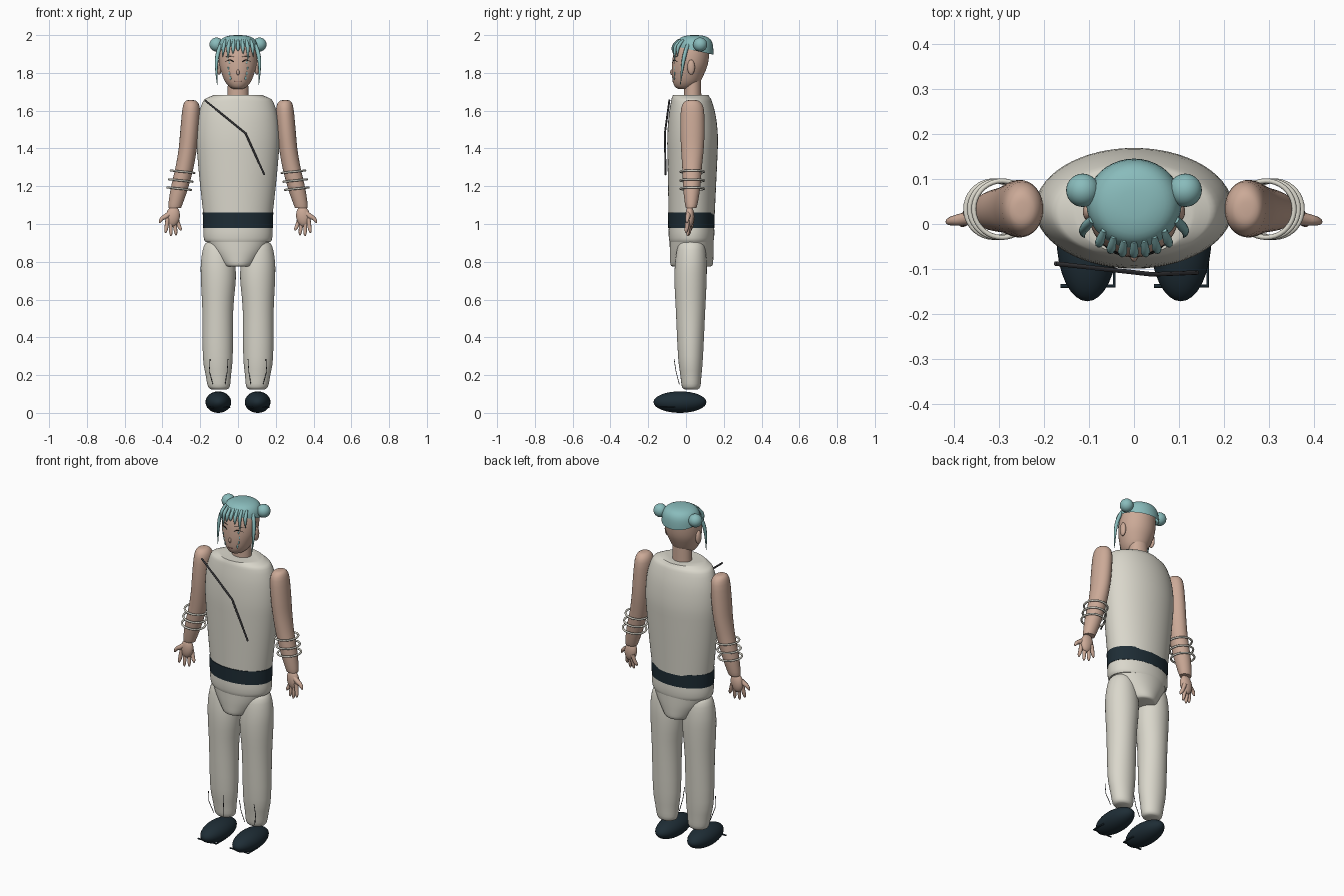
import bpy, bmesh, math
from mathutils import Vector


def material(name, rgb):
    m = bpy.data.materials.new(name)
    m.diffuse_color = (*rgb, 1)
    return m


SKIN = material("skin", (0.60, 0.40, 0.31))
CLOTH = material("off_white_cloth", (0.70, 0.68, 0.60))
TEAL = material("teal_hair", (0.25, 0.50, 0.50))
NAVY = material("dark_navy", (0.013, 0.026, 0.036))
GREY = material("dark_grey_trim", (0.045, 0.045, 0.05))
BLACK = material("black_lash", (0.006, 0.006, 0.006))
LIP = material("lip", (0.36, 0.17, 0.14))


def finish(obj, mat, angle=40):
    if not obj.data.materials:
        obj.data.materials.append(mat)
    bpy.ops.object.select_all(action='DESELECT')
    obj.select_set(True)
    bpy.context.view_layer.objects.active = obj
    bpy.ops.object.shade_smooth_by_angle(angle=math.radians(angle))
    return obj


def spline(a, b, c, d, t):
    return tuple(0.5 * (2 * q + (r - p) * t + (2 * p - 5 * q + 4 * r - s) * t * t
                        + (3 * q - p - 3 * r + s) * t ** 3) for p, q, r, s in zip(a, b, c, d))


def loft(name, rows, mat, steps=3, segs=40, cut=None):
    """Stack of ellipses; each row is (centre x, centre y, z, radius x, radius y)."""
    n = len(rows)
    fine = []
    for i in range(n - 1):
        quad = (rows[max(i - 1, 0)], rows[i], rows[i + 1], rows[min(i + 2, n - 1)])
        fine += [spline(*quad, k / steps) for k in range(steps)]
    fine.append(rows[-1])
    bm = bmesh.new()
    rings = []
    for cx, cy, z, rx, ry in fine:
        rings.append([bm.verts.new((cx + rx * math.cos(2 * math.pi * k / segs),
                                    cy + ry * math.sin(2 * math.pi * k / segs), z)) for k in range(segs)])
    for lo, hi in zip(rings, rings[1:]):
        for k in range(segs):
            j = (k + 1) % segs
            bm.faces.new((lo[k], lo[j], hi[j], hi[k]))
    bm.faces.new(rings[0])
    bm.faces.new(rings[-1])
    if cut:
        bmesh.ops.bisect_plane(bm, geom=bm.verts[:] + bm.edges[:] + bm.faces[:],
                               plane_co=cut[0], plane_no=cut[1], clear_inner=True)
    bmesh.ops.recalc_face_normals(bm, faces=bm.faces)
    me = bpy.data.meshes.new(name)
    bm.to_mesh(me)
    bm.free()
    obj = bpy.data.objects.new(name, me)
    bpy.context.collection.objects.link(obj)
    return finish(obj, mat)


def ball(name, loc, radii, mat, rot=(0, 0, 0), segs=32):
    bpy.ops.mesh.primitive_uv_sphere_add(segments=segs, ring_count=segs // 2, location=loc, rotation=rot)
    obj = bpy.context.object
    obj.name = name
    obj.scale = radii
    return finish(obj, mat, 60)


def tube(name, pts, radii, mat, smooth=False):
    """Round tube through the points with a radius at each one."""
    cu = bpy.data.curves.new(name, 'CURVE')
    cu.dimensions = '3D'
    cu.bevel_depth = 1
    cu.bevel_resolution = 2
    cu.use_fill_caps = True
    cu.resolution_u = 5
    sp = cu.splines.new('NURBS' if smooth else 'POLY')
    sp.points.add(len(pts) - 1)
    for p, co, r in zip(sp.points, pts, radii):
        p.co = (*co, 1)
        p.radius = r
    if smooth:
        sp.order_u = 3
        sp.use_endpoint_u = True
    obj = bpy.data.objects.new(name, cu)
    bpy.context.collection.objects.link(obj)
    bpy.ops.object.select_all(action='DESELECT')
    obj.select_set(True)
    bpy.context.view_layer.objects.active = obj
    bpy.ops.object.convert(target='MESH')
    return finish(bpy.context.object, mat, 60)


def face_y(x, z):
    """Depth of the front of the face."""
    t = (z - 1.75) / 0.12
    cy, rx, ry = 0.0 + 0.024 * t, 0.065 + 0.035 * t ** 0.6, 0.07 + 0.025 * t ** 0.7
    return cy - ry * math.sqrt(max(0, 1 - (x / rx) ** 2))


# Torso, belt and pelvis
loft("torso", [(0, .03, 1.05, .183, .122), (0, .032, 1.2, .2, .127), (0, .034, 1.35, .214, .132),
               (0, .035, 1.46, .22, .134), (0, .033, 1.57, .21, .125), (0, .029, 1.65, .185, .108),
               (0, .026, 1.67, .158, .1), (0, .025, 1.682, .128, .094)], CLOTH, segs=56)
loft("belt", [(0, .028, .98, .184, .122), (0, .028, 1.06, .187, .124)], NAVY, 1, 56)
loft("hip_band", [(0, .029, .905, .172, .115), (0, .029, .92, .18, .119), (0, .029, .95, .183, .121),
                  (0, .029, .985, .181, .12)], CLOTH, segs=56)
loft("pelvis", [(0, .03, .775, .08, .1), (0, .03, .785, .092, .112), (0, .03, .83, .125, .115),
                (0, .03, .87, .15, .116), (0, .03, .92, .17, .116)], CLOTH, segs=56)
tube("chest_strap", [(-.175, -.088, 1.655), (.04, -.112, 1.48), (.14, -.108, 1.26)], [.005] * 3, GREY)

# Head and neck
loft("neck", [(0, .035, 1.66, .056, .046), (0, .035, 1.78, .053, .045)], SKIN, 1, 32)
loft("head", [(0, -.012, 1.714, .02, .025), (0, -.006, 1.724, .043, .05), (0, .002, 1.75, .066, .071),
              (0, .01, 1.79, .084, .084), (0, .02, 1.84, .098, .094), (0, .028, 1.9, .1, .095),
              (0, .038, 1.95, .089, .085), (0, .045, 1.975, .06, .057)], SKIN)
ball("nose", (0, -.073, 1.803), (.008, .011, .016), SKIN, segs=16)
tube("mouth", [(-.02, face_y(.02, 1.757), 1.757), (0, face_y(0, 1.755) - .001, 1.755),
               (.02, face_y(.02, 1.757), 1.757)], [.001, .0035, .001], LIP, True)

# Hair cap, trimmed along a slope that rises to the forehead
loft("hair_cap", [(0, .045, 1.87, .106, .1), (0, .045, 1.92, .106, .1), (0, .045, 1.96, .099, .094),
                  (0, .045, 1.985, .079, .076), (0, .045, 1.997, .045, .044), (0, .045, 2.0, .008, .008)],
     TEAL, cut=(Vector((0, .13, 1.9)), Vector((0, .22, 1))))
for i, tip in enumerate((1.885, 1.87, 1.9, 1.915, 1.9, 1.865, 1.885)):
    x = (i - 3) * .025
    y = .04 - .09 * math.sqrt(1 - (x / .11) ** 2)
    tube("fringe_lock", [(x * .9, y + .012, 1.975), (x, y - .012, 1.95), (x * 1.05, y - .02, 1.92),
                         (x * 1.08, y - .02, tip)], [.006, .011, .009, .001], TEAL, True)

for s in (-1, 1):
    # Hair buns, side locks, ears and face marks
    ball("hair_bun", (.114 * s, .075, 1.95), (.037, .037, .037), TEAL)
    tube("side_lock", [(.092 * s, .01, 1.95), (.108 * s, -.005, 1.91), (.117 * s, -.02, 1.83),
                       (.11 * s, -.03, 1.735)], [.009, .012, .008, .001], TEAL, True)
    ball("ear", (.1 * s, .027, 1.83), (.014, .02, .04), SKIN, segs=20)
    tube("upper_lash", [(x * s, face_y(x, z) - .001, z) for x, z in
                        ((.022, 1.858), (.035, 1.868), (.05, 1.868), (.07, 1.858))],
         [.001, .003, .003, .001], BLACK, True)
    tube("eyebrow", [(x * s, face_y(x, z) - .001, z) for x, z in
                     ((.022, 1.886), (.045, 1.893), (.068, 1.884))], [.001, .002, .001], BLACK, True)
    ball("iris", (.045 * s, face_y(.045, 1.855), 1.855), (.006, .003, .007), TEAL, segs=12)
    for z, x in ((1.825, .05), (1.797, .046), (1.772, .04)):
        ball("cheek_mark", (x * s, face_y(x, z), z), (.005, .003, .011), TEAL, segs=12)

    # Arm with wrist
    loft("arm", [(.25 * s, .033, 1.656, .012, .016), (.249 * s, .033, 1.648, .032, .04),
                 (.248 * s, .034, 1.61, .046, .06), (.256 * s, .034, 1.5, .049, .064),
                 (.266 * s, .034, 1.4, .048, .06), (.283 * s, .032, 1.3, .048, .052),
                 (.31 * s, .03, 1.19, .046, .045), (.33 * s, .028, 1.11, .038, .034),
                 (.335 * s, .027, 1.085, .033, .028)], SKIN)
    for z in (1.187, 1.23, 1.277):
        bpy.ops.mesh.primitive_torus_add(major_radius=.063, minor_radius=.0055, major_segments=36,
                                         minor_segments=8, location=((.303 - (z - 1.23) * .2) * s, .033, z),
                                         rotation=(0, -.1 * s, 0))
        bpy.context.object.name = "bracelet"
        finish(bpy.context.object, CLOTH, 60)

    # Hand
    ball("palm", (.345 * s, .02, 1.04), (.037, .024, .056), SKIN, (0, -.15 * s, 0), 24)
    for x0, x1, z1, y in ((.372, .383, .953, .0), (.357, .355, .936, .008),
                          (.34, .328, .94, .016), (.325, .303, .965, .024)):
        tube("finger", [(x0 * s, y + .01, 1.03), ((x0 + x1) / 2 * s, y + .006, .99),
                        (x1 * s, y, z1 + .008), (x1 * s, y, z1)], [.012, .011, .009, .003], SKIN, True)
    tube("thumb", [(.355 * s, .015, 1.06), (.38 * s, .01, 1.04), (.4 * s, .008, 1.032),
                   (.413 * s, .005, 1.015), (.415 * s, .005, 1.005)], [.015, .015, .011, .009, .003], SKIN, True)

    # Trouser leg with thin lacing lines
    loft("leg", [(.11 * s, .028, .912, .04, .045), (.108 * s, .028, .885, .072, .07),
                 (.106 * s, .026, .8, .09, .083), (.104 * s, .024, .7, .092, .085),
                 (.107 * s, .024, .55, .082, .078), (.107 * s, .024, .3, .079, .066),
                 (.104 * s, .026, .2, .067, .056), (.101 * s, .027, .14, .058, .049),
                 (.1 * s, .027, .125, .042, .036)], CLOTH)
    for xa, xb in ((.148, .133), (.053, .068)):
        tube("ankle_lace", [(xa * s, -.063, .285), ((xa + .004) * s, -.053, .22), (xb * s, -.035, .15)],
             [.0018] * 3, GREY)

    # Shoe with sole bars
    ball("shoe", (.104 * s, -.032, .057), (.068, .14, .057), NAVY)
    cx = .104 * s
    tube("sole_bar", [(cx - .06, -.138, .03), (cx + .06, -.138, .03), (cx + .06, -.06, .03),
                      (cx + .04, -.06, .03)], [.0045] * 4, NAVY)
